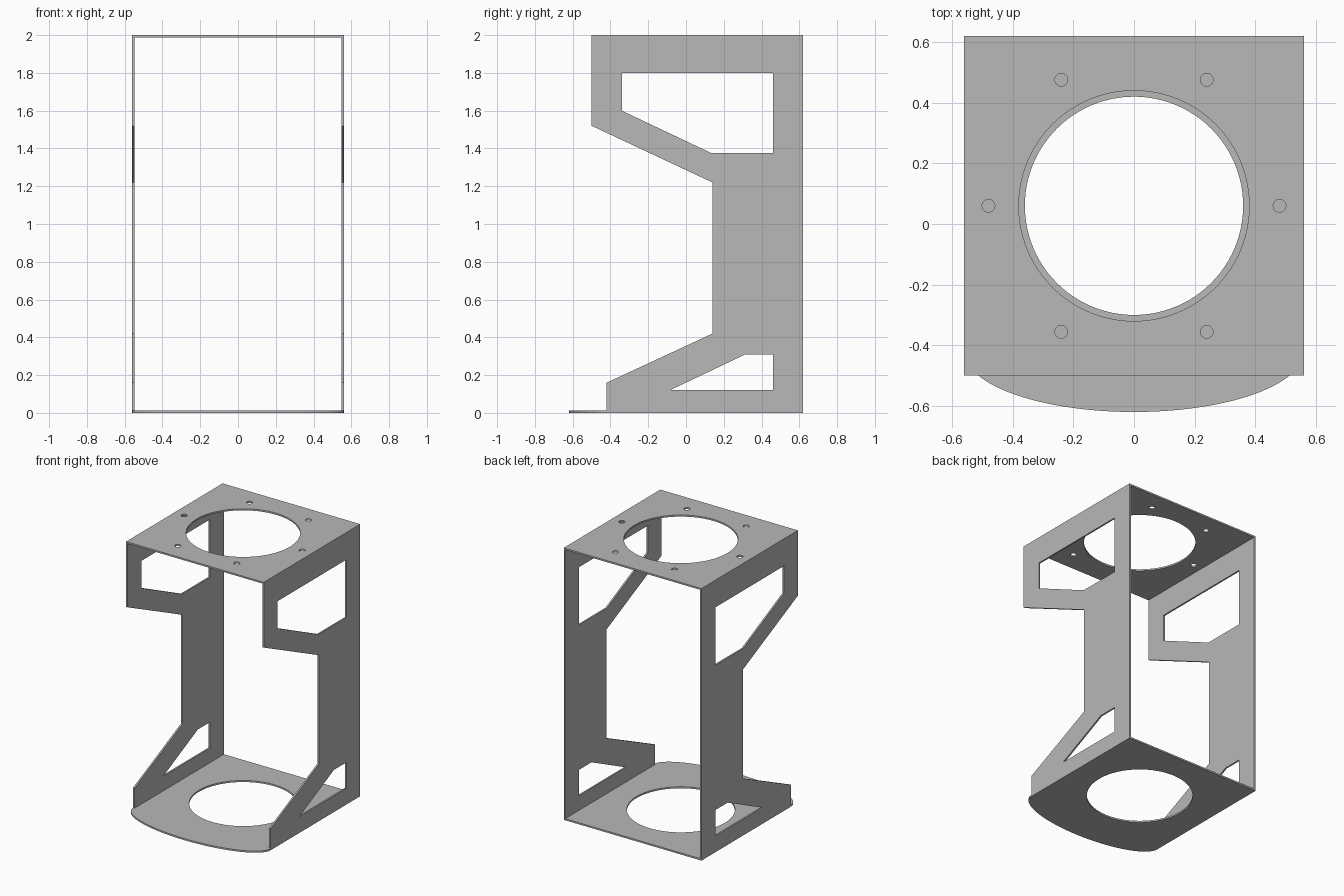
import bpy, bmesh
from math import cos, sin, pi, radians
from mathutils import Vector

cube = bpy.data.objects.get("Cube")
if cube:
    bpy.data.objects.remove(cube, do_unlink=True)

HALF_W, BACK, HEIGHT, T = 0.56, 0.62, 2.0, 0.012
CENTRE_Y = 0.06

metal = bpy.data.materials.new("grey_metal")
metal.use_nodes = True
colour = (0.48, 0.48, 0.48, 1)
metal.diffuse_color = colour
metal.node_tree.nodes["Principled BSDF"].inputs["Base Color"].default_value = colour


def circle(x, y, r, n):
    return [(x + r * cos(2 * pi * i / n), y + r * sin(2 * pi * i / n)) for i in range(n)]


def sheet(name, loops, place, thickness):
    """Fill an outline with holes, then extrude it along the thickness vector."""
    bm = bmesh.new()
    edges = []
    for loop in loops:
        vs = [bm.verts.new(place(*p)) for p in loop]
        edges += [bm.edges.new((a, b)) for a, b in zip(vs, vs[1:] + vs[:1])]
    bmesh.ops.triangle_fill(bm, edges=edges, use_beauty=True,
                            normal=Vector(thickness).normalized())
    ext = bmesh.ops.extrude_face_region(bm, geom=bm.faces[:], use_keep_orig=True)
    moved = [g for g in ext["geom"] if isinstance(g, bmesh.types.BMVert)]
    bmesh.ops.translate(bm, verts=moved, vec=thickness)
    bmesh.ops.recalc_face_normals(bm, faces=bm.faces[:])
    mesh = bpy.data.meshes.new(name)
    bm.to_mesh(mesh)
    bm.free()
    mesh.materials.append(metal)
    obj = bpy.data.objects.new(name, mesh)
    bpy.context.collection.objects.link(obj)
    bpy.ops.object.select_all(action="DESELECT")
    obj.select_set(True)
    bpy.context.view_layer.objects.active = obj
    bpy.ops.object.shade_smooth_by_angle(angle=radians(30))
    return obj


# Top plate: large opening with a ring of six bolt holes
top_outline = [(-HALF_W, -0.5), (HALF_W, -0.5), (HALF_W, BACK), (-HALF_W, BACK)]
bolts = [circle(x, y, 0.021, 24) for x, y in circle(0, CENTRE_Y, 0.48, 6)]
sheet("top_plate", [top_outline, circle(0, CENTRE_Y, 0.38, 96)] + bolts,
      lambda x, y: (x, y, HEIGHT - T), (0, 0, T))

# Bottom plate: half-ellipse front edge and one opening
N = 64
front = [(-HALF_W * cos(pi * i / N), -0.42 - 0.2 * sin(pi * i / N)) for i in range(N + 1)]
sheet("bottom_plate", [front + [(HALF_W, BACK), (-HALF_W, BACK)],
                       circle(0, CENTRE_Y, 0.36, 96)],
      lambda x, y: (x, y, 0), (0, 0, T))

# Side panels: bracket profile with two cut-outs
profile = [(BACK, T), (BACK, HEIGHT - T), (-0.5, HEIGHT - T), (-0.5, 1.52),
           (0.14, 1.22), (0.14, 0.42), (-0.42, 0.16), (-0.42, T)]
upper_window = [(-0.34, 1.8), (0.46, 1.8), (0.46, 1.375), (0.135, 1.375), (-0.34, 1.6)]
lower_window = [(-0.085, 0.12), (0.46, 0.12), (0.46, 0.31), (0.315, 0.31)]
for name, side in (("left_panel", 1), ("right_panel", -1)):
    sheet(name, [profile, upper_window, lower_window],
          lambda y, z, s=side: (s * HALF_W, y, z), (-side * T, 0, 0))
